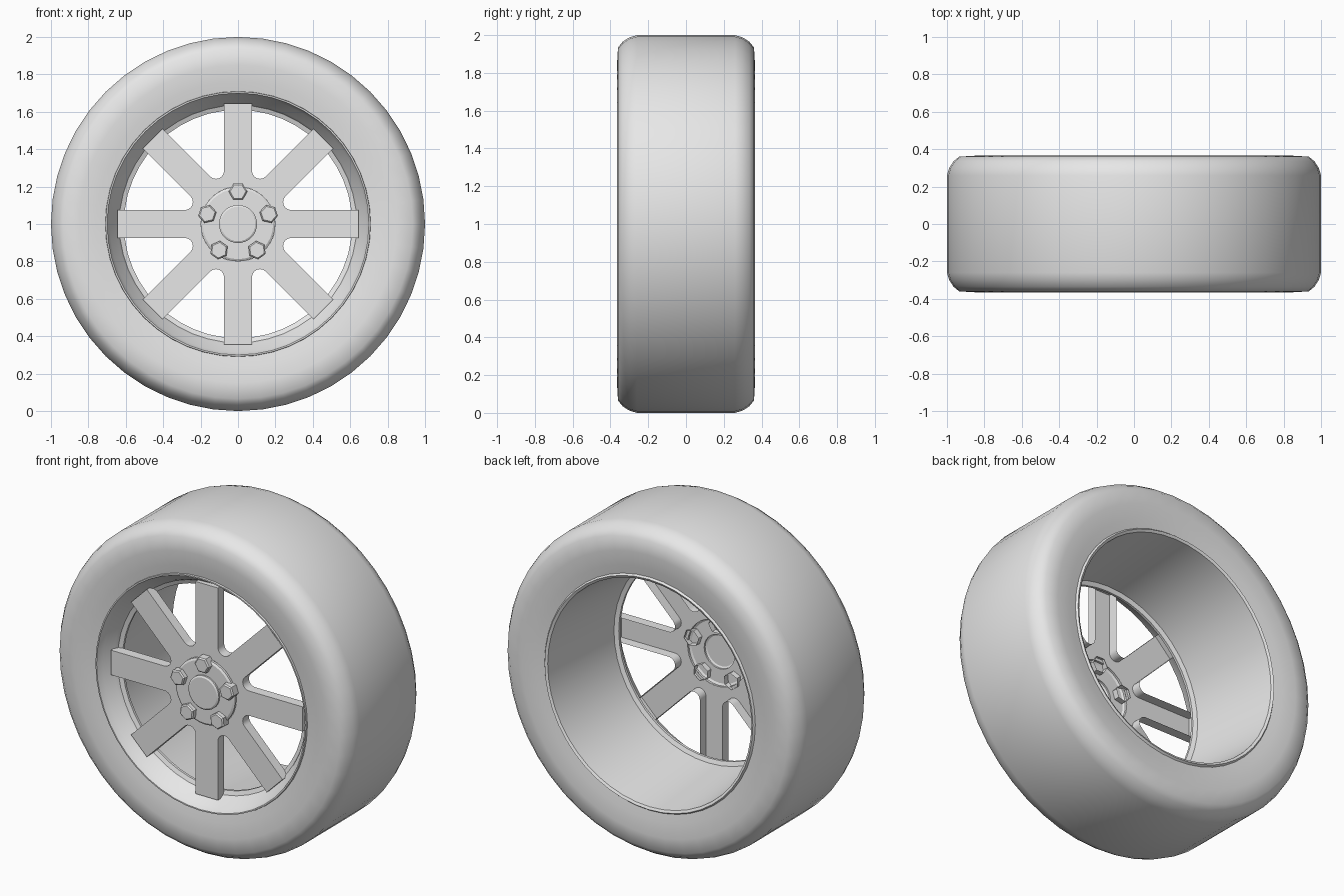
import bpy, bmesh, math
from mathutils import Vector

old = bpy.data.objects.get("Cube")
if old:
    bpy.data.objects.remove(old, do_unlink=True)

grey = bpy.data.materials.new("plain grey")
grey.use_nodes = True
GREY = (0.8, 0.8, 0.8, 1)
grey.diffuse_color = GREY
grey.node_tree.nodes["Principled BSDF"].inputs["Base Color"].default_value = GREY


def polar(r, angle, y):
    """Point around the wheel axle, which runs along y at z = 1."""
    return Vector((r * math.cos(angle), y, 1 + r * math.sin(angle)))


def finish(name, bm, smooth=30):
    bmesh.ops.remove_doubles(bm, verts=bm.verts, dist=0.0005)
    mesh = bpy.data.meshes.new(name)
    bm.to_mesh(mesh)
    bm.free()
    mesh.materials.append(grey)
    obj = bpy.data.objects.new(name, mesh)
    bpy.context.collection.objects.link(obj)
    bpy.ops.object.select_all(action="DESELECT")
    obj.select_set(True)
    bpy.context.view_layer.objects.active = obj
    if smooth:
        bpy.ops.object.shade_smooth_by_angle(angle=math.radians(smooth))
    return obj


def lathe(name, profile, sides=48, smooth=30):
    """Spin (radius, y) points around the axle."""
    bm = bmesh.new()
    verts = [bm.verts.new((r, y, 1)) for r, y in profile]
    edges = [bm.edges.new(pair) for pair in zip(verts, verts[1:])]
    bmesh.ops.spin(bm, geom=verts + edges, cent=(0, 0, 1), axis=(0, 1, 0),
                   angle=math.tau, steps=sides, use_merge=False)
    bmesh.ops.remove_doubles(bm, verts=bm.verts, dist=0.0005)
    bmesh.ops.recalc_face_normals(bm, faces=bm.faces)
    return finish(name, bm, smooth)


# Tyre: half of the section, mirrored to the back
half = [(0.70, 0.345), (0.76, 0.355), (0.85, 0.365), (0.935, 0.36),
        (0.965, 0.335), (0.988, 0.30), (1.0, 0.26)]
lathe("tyre", [(r, -y) for r, y in half] + half[::-1], smooth=40)

# Rim: front lip, stepped seat for the spokes, tapered barrel, back lip
lathe("rim", [(0.71, -0.345), (0.708, -0.358), (0.70, -0.358), (0.685, -0.32),
              (0.645, -0.27), (0.635, -0.25), (0.61, -0.24), (0.61, -0.225),
              (0.635, -0.215), (0.685, 0.35), (0.70, 0.358), (0.71, 0.345)])

# Spokes: eight filleted sectors around the hub, an open-backed shell
SPOKES, HALF_W, TIP, HUB = 8, 0.075, 0.645, 0.2
FACE_Y, DEPTH = -0.30, 0.06
step = math.tau / SPOKES
fillet_d = 0.308
fillet_r = fillet_d * math.sin(step / 2) - HALF_W
bm = bmesh.new()
for s in range(SPOKES):
    a = s * step
    side = []
    for i in range(7):
        turn = step / 2 + math.pi + (math.pi / 2 - step / 2) * (1 - i / 6)
        if i == 0:
            turn = math.pi * 1.5
        side.append((fillet_d * math.cos(step / 2) + fillet_r * math.cos(turn),
                     fillet_d * math.sin(step / 2) + fillet_r * math.sin(turn)))
    upper = [(TIP, HALF_W)] + side
    hub_arc = [(HUB * math.cos(t), HUB * math.sin(t))
               for t in (step * (0.5 - k / 6) for k in range(7))]
    outline = upper + hub_arc + [(x, -z) for x, z in upper[::-1]]
    pts = [polar(math.hypot(x, z), math.atan2(z, x) + a, FACE_Y) for x, z in outline]
    bm.faces.new([bm.verts.new(p) for p in pts])
bmesh.ops.remove_doubles(bm, verts=bm.verts, dist=0.0005)
rim_edges = [e for e in bm.edges if e.is_boundary and
             any((v.co - Vector((0, FACE_Y, 1))).length > HUB + 0.01 for v in e.verts)]
walls = bmesh.ops.extrude_edge_only(bm, edges=rim_edges)["geom"]
bmesh.ops.translate(bm, vec=(0, DEPTH, 0),
                    verts=[g for g in walls if isinstance(g, bmesh.types.BMVert)])
bmesh.ops.recalc_face_normals(bm, faces=bm.faces)
if min(bm.faces, key=lambda f: f.calc_center_median().y).normal.y > 0:
    bmesh.ops.reverse_faces(bm, faces=bm.faces)
finish("spokes", bm)

# Hub flange with raised centre cap
lathe("hub", [(0.2, -0.30), (0.2, -0.313), (0.188, -0.32), (0.102, -0.32),
              (0.102, -0.33), (0.092, -0.336), (0, -0.336)], sides=32, smooth=20)

# Five hexagonal wheel bolts with chamfered heads
for n in range(5):
    a = math.pi / 2 + n * math.tau / 5
    centre = polar(0.173, a, 0)
    bm = bmesh.new()
    rings = []
    for r, y in ((0.05, -0.285), (0.05, -0.345), (0.042, -0.352)):
        rings.append([bm.verts.new(centre + Vector((
            r * math.cos(a + (k + 0.5) * math.tau / 6), y,
            r * math.sin(a + (k + 0.5) * math.tau / 6)))) for k in range(6)])
    for low, high in zip(rings, rings[1:]):
        for k in range(6):
            j = (k + 1) % 6
            bm.faces.new((low[k], low[j], high[j], high[k]))
    bm.faces.new(rings[-1])
    bmesh.ops.recalc_face_normals(bm, faces=bm.faces)
    finish(f"wheel_bolt_{n + 1}", bm, smooth=0)
